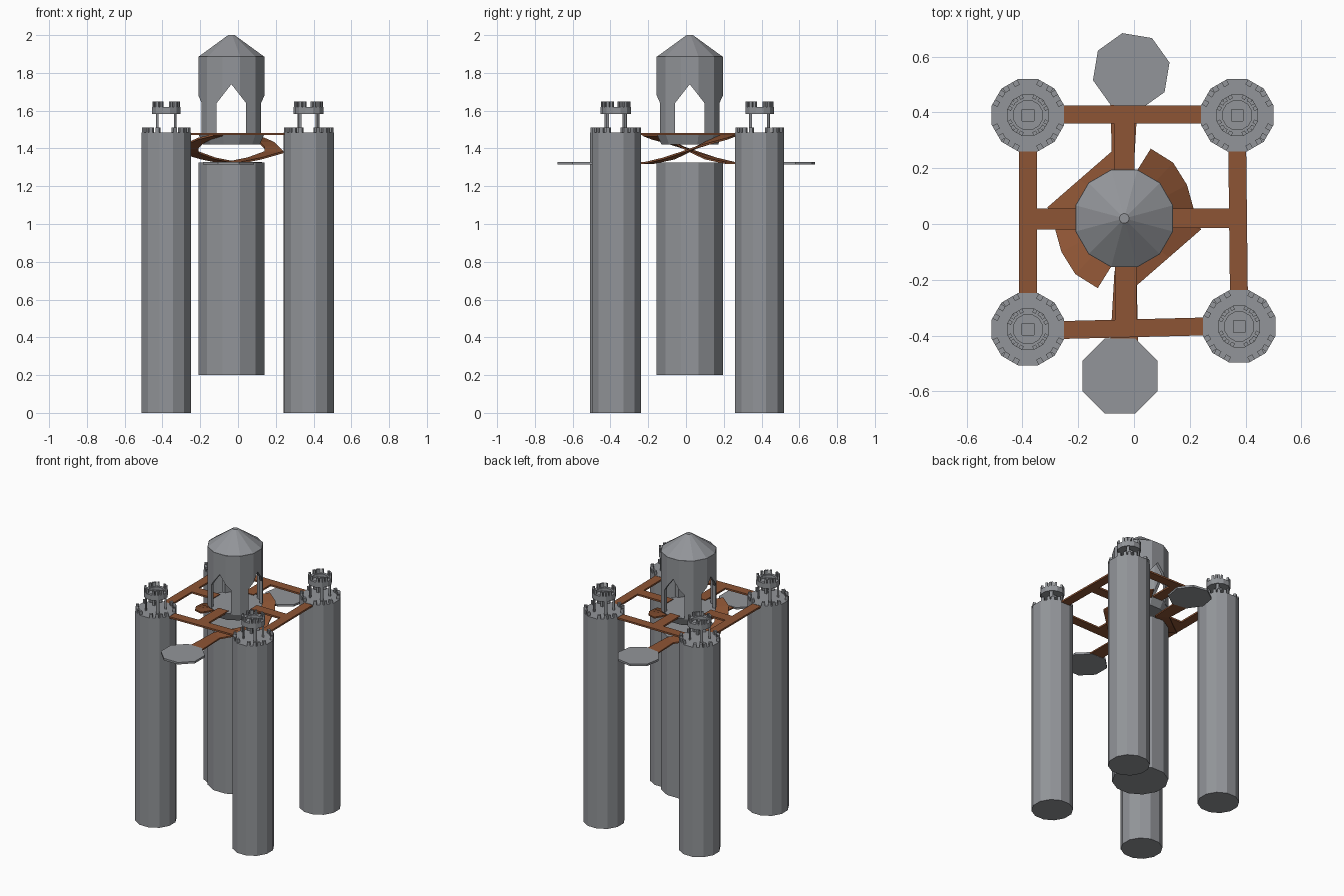
import bpy, bmesh, math
from mathutils import Matrix, Vector

if "Cube" in bpy.data.objects:
    bpy.data.objects.remove(bpy.data.objects["Cube"], do_unlink=True)


def material(name, rgb):
    m = bpy.data.materials.new(name)
    m.use_nodes = True
    m.diffuse_color = (*rgb, 1)
    m.node_tree.nodes["Principled BSDF"].inputs["Base Color"].default_value = (*rgb, 1)
    return m


STONE = material("grey_stone", (0.29, 0.30, 0.32))
WOOD = material("brown_wood", (0.27, 0.09, 0.035))
CX, CY = -0.035, 0.02      # axis of the keep


def ngon(apothem, n=12, turn=0.5):
    r = apothem / math.cos(math.pi / n)
    return [(r * math.cos(math.tau * (i + turn) / n),
             r * math.sin(math.tau * (i + turn) / n)) for i in range(n)]


def loft(bm, low, high, z0, z1):
    """Closed solid between two outlines with the same point count."""
    a = [bm.verts.new((x, y, z0)) for x, y in low]
    b = [bm.verts.new((x, y, z1)) for x, y in high]
    bm.faces.new(a[::-1])
    bm.faces.new(b)
    for i in range(len(a)):
        j = (i + 1) % len(a)
        bm.faces.new((a[i], a[j], b[j], b[i]))


def ring(bm, outer, inner, z0, z1):
    """Hollow wall between two outlines."""
    rows = [[bm.verts.new((x, y, z)) for x, y in pts]
            for pts, z in ((outer, z0), (outer, z1), (inner, z1), (inner, z0))]
    for k in range(4):
        p, q = rows[k], rows[(k + 1) % 4]
        for i in range(len(p)):
            j = (i + 1) % len(p)
            bm.faces.new((p[i], p[j], q[j], q[i]))


def finish(bm, name, mat, loc=(0, 0, 0)):
    bmesh.ops.recalc_face_normals(bm, faces=bm.faces)
    me = bpy.data.meshes.new(name)
    bm.to_mesh(me)
    bm.free()
    me.materials.append(mat)
    ob = bpy.data.objects.new(name, me)
    ob.location = loc
    bpy.context.collection.objects.link(ob)
    return ob


def solid(name, low, high, z0, z1, mat=STONE, loc=(0, 0, 0)):
    bm = bmesh.new()
    loft(bm, low, high, z0, z1)
    return finish(bm, name, mat, loc)


def cut_doors(ob, profile, reach):
    """Cut one upright door profile straight through, along x and along y."""
    for k in range(2):
        bm = bmesh.new()
        loft(bm, profile, profile, -reach, reach)
        bm.transform(Matrix.Rotation(k * math.pi / 2, 4, "Z") @ Matrix.Rotation(math.pi / 2, 4, "X"))
        cutter = finish(bm, "door_cutter", STONE, ob.location)
        cutter.hide_render = True
        mod = ob.modifiers.new("doors", "BOOLEAN")
        mod.object = cutter
        mod.operation = "DIFFERENCE"
        mod.solver = "EXACT"
        bpy.context.view_layer.objects.active = ob
        bpy.ops.object.modifier_apply(modifier=mod.name)
        bpy.data.objects.remove(cutter, do_unlink=True)


def merlons(bm, apothem, size, spread, z0, z1):
    """Pairs of blocks on the faces beside each diagonal."""
    for quarter in range(4):
        for deg in (30, 60):
            for side in (-spread, spread):
                m = (Matrix.Rotation(math.radians(deg + 90 * quarter), 4, "Z")
                     @ Matrix.Translation((apothem - size / 2, side, (z0 + z1) / 2))
                     @ Matrix.Diagonal((size, size, z1 - z0, 1)))
                bmesh.ops.create_cube(bm, size=1, matrix=m)


# Keep: lower shaft, floor, arched hall and roof
wall = ngon(0.175)
keep = (CX, CY, 0)
solid("keep_shaft", wall, wall, 0.2, 1.325, loc=keep)
solid("hall_floor", ngon(0.15), wall, 1.42, 1.478, loc=keep)
bm = bmesh.new()
ring(bm, wall, ngon(0.155), 1.47, 1.886)
hall = finish(bm, "arched_hall", STONE, keep)
cut_doors(hall, [(-0.078, 1.4), (0.078, 1.4), (0.078, 1.64), (0, 1.74), (-0.078, 1.64)], 0.3)
solid("keep_roof", wall, ngon(0.017), 1.885, 2.0, loc=keep)

# Corner towers with turrets, sharing meshes
bm = bmesh.new()
loft(bm, ngon(0.13), ngon(0.13), 0, 1.485)
merlons(bm, 0.13, 0.02, 0.02, 1.48, 1.51)
tower = finish(bm, "corner_tower", STONE)

bm = bmesh.new()
ring(bm, ngon(0.068), ngon(0.05), 1.48, 1.59)
posts = finish(bm, "turret_posts", STONE)
cut_doors(posts, [(-0.04, 1.4), (0.04, 1.4), (0.04, 1.583), (-0.04, 1.583)], 0.2)

bm = bmesh.new()
hatch = [(0.021 * max(-1, min(1, 2 * x / 0.075)), 0.021 * max(-1, min(1, 2 * y / 0.075)))
         for x, y in ngon(0.075)]
ring(bm, ngon(0.075), hatch, 1.583, 1.6)
ring(bm, ngon(0.075), ngon(0.052), 1.598, 1.62)
merlons(bm, 0.075, 0.014, 0.011, 1.615, 1.648)
crown = finish(bm, "turret_crown", STONE)

places = {"back_right": (-0.38, 0.39), "back_left": (0.37, 0.39),
          "front_right": (-0.38, -0.377), "front_left": (0.377, -0.367)}
for part in (tower, posts, crown):
    base = part.name
    for i, (corner, (x, y)) in enumerate(places.items()):
        ob = part if i == 0 else part.copy()
        if i:
            bpy.context.collection.objects.link(ob)
        ob.name = corner + "_" + base
        ob.location = (x, y, 0)

# Bridges between towers and to the keep: start, end, width
bridges = {
    "back_bridge": ((-0.26, 0.392), (0.26, 0.392), 0.064),
    "front_bridge": ((-0.26, -0.38), (0.26, -0.367), 0.064),
    "right_bridge": ((-0.38, -0.26), (-0.38, 0.27), 0.064),
    "left_bridge": ((0.376, -0.25), (0.37, 0.27), 0.064),
    "right_keep_bridge": ((-0.35, 0.018), (-0.18, 0.018), 0.076),
    "left_keep_bridge": ((0.11, 0.02), (0.345, 0.02), 0.07),
    "back_keep_bridge": ((-0.035, 0.17), (-0.035, 0.365), 0.075),
    "front_keep_bridge": ((-0.03, -0.35), (-0.03, -0.12), 0.077),
}
for name, (a, b, width) in bridges.items():
    a, b = Vector(a), Vector(b)
    side = (b - a).orthogonal().normalized() * width / 2
    quad = [a + side, a - side, b - side, b + side]
    solid(name, quad, quad, 1.471, 1.483, WOOD)

# Landing platforms
solid("back_platform", ngon(0.13, 8, 0.29), ngon(0.13, 8, 0.29), 1.314, 1.328, loc=(-0.01, 0.547, 0))
solid("front_platform", ngon(0.134, 8), ngon(0.134, 8), 1.314, 1.328, loc=(-0.05, -0.545, 0))

# Winding ramps: outer edge, inner edge, height
STEPS = [
    ((0.015, -0.43), (-0.085, -0.43), 1.325),
    ((0.01, -0.22), (-0.07, -0.17), 1.328),
    ((0.125, -0.12), (0.05, -0.06), 1.352),
    ((0.24, -0.02), (0.14, 0.01), 1.385),
    ((0.215, 0.05), (0.14, 0.06), 1.41),
    ((0.19, 0.14), (0.115, 0.1), 1.435),
    ((0.14, 0.22), (0.075, 0.15), 1.457),
    ((0.06, 0.27), (0.01, 0.19), 1.476),
]
for name, s in (("left_ramp", 1), ("right_ramp", -1)):
    bm = bmesh.new()
    rows = []
    for outer, inner, z in STEPS:
        pts = [(s * (x - CX), s * (y - CY)) for x, y in (outer, inner)]
        rows.append([bm.verts.new((x, y, h)) for (x, y), h in
                     zip(pts + pts[::-1], (z, z, z - 0.01, z - 0.01))])
    for p, q in zip(rows, rows[1:]):
        for i in range(4):
            j = (i + 1) % 4
            bm.faces.new((p[i], p[j], q[j], q[i]))
    bm.faces.new(rows[0])
    bm.faces.new(rows[-1])
    finish(bm, name, WOOD, keep)
